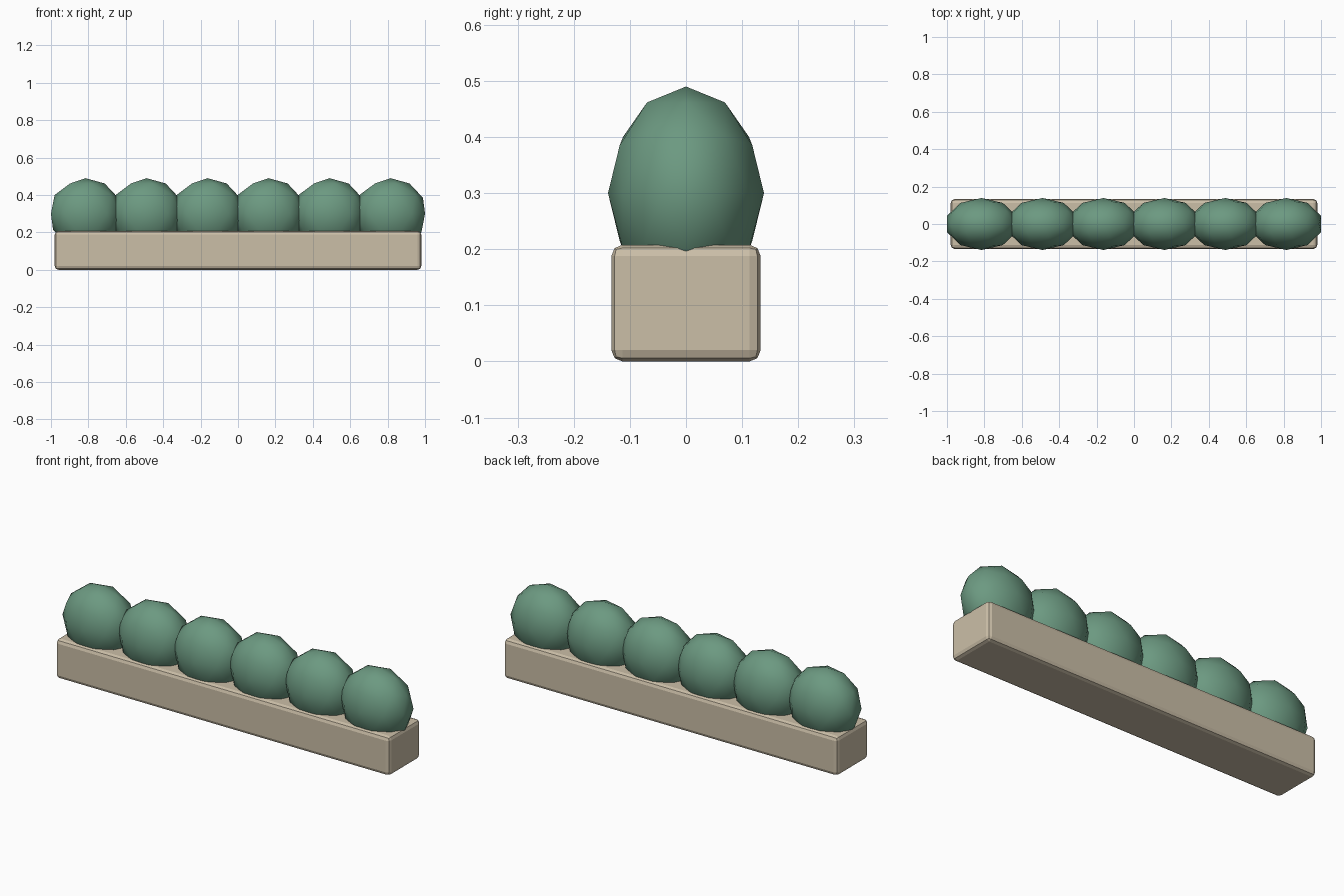
import bpy, bmesh
from mathutils import Matrix

cube = bpy.data.objects.get("Cube")
if cube:
    bpy.data.objects.remove(cube, do_unlink=True)


def material(name, rgb):
    mat = bpy.data.materials.new(name)
    mat.use_nodes = True
    color = (*rgb, 1)
    mat.diffuse_color = color
    mat.node_tree.nodes["Principled BSDF"].inputs["Base Color"].default_value = color
    return mat


def add_object(name, bm, mat, smooth=False):
    mesh = bpy.data.meshes.new(name)
    for face in bm.faces:
        face.smooth = smooth
    bm.to_mesh(mesh)
    bm.free()
    mesh.materials.append(mat)
    obj = bpy.data.objects.new(name, mesh)
    bpy.context.collection.objects.link(obj)
    return obj


stone = material("beige stone", (0.60, 0.52, 0.39))
leaf = material("leaf green", (0.15, 0.32, 0.22))

# Long planter box with softened edges
LENGTH, DEPTH, HEIGHT = 1.96, 0.266, 0.208
bm = bmesh.new()
bmesh.ops.create_cube(bm, size=1, matrix=Matrix.Translation((0, 0, HEIGHT / 2))
                      @ Matrix.Diagonal((LENGTH, DEPTH, HEIGHT, 1)))
planter = add_object("planter_box", bm, stone)
bevel = planter.modifiers.new("soft_edges", 'BEVEL')
bevel.width = 0.02
bevel.segments = 2

# Row of rounded shrubs, squashed front to back
COUNT, SPACING = 6, 0.326
for i in range(COUNT):
    bm = bmesh.new()
    bmesh.ops.create_icosphere(bm, subdivisions=2, radius=1,
                               matrix=Matrix.Diagonal((0.1945, 0.139, 0.19, 1)))
    shrub = add_object(f"shrub_{i + 1}", bm, leaf, smooth=True)
    shrub.location = ((i - (COUNT - 1) / 2) * SPACING, 0, 0.30)
